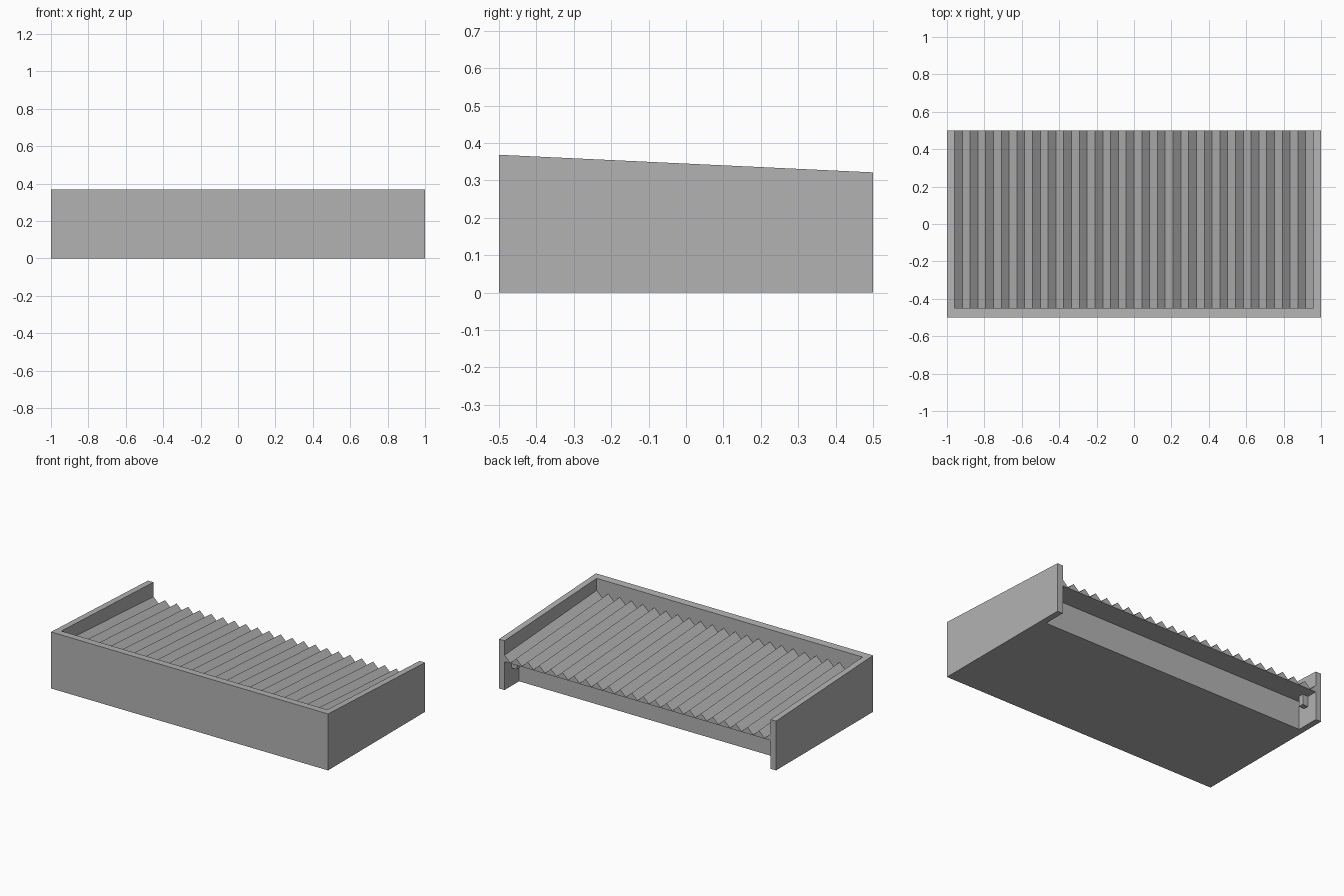
import bpy, bmesh

cube = bpy.data.objects.get("Cube")
if cube:
    bpy.data.objects.remove(cube, do_unlink=True)

grey = bpy.data.materials.new("plain grey")
grey.use_nodes = True
COLOUR = (0.45, 0.45, 0.45, 1)
grey.diffuse_color = COLOUR
grey.node_tree.nodes["Principled BSDF"].inputs["Base Color"].default_value = COLOUR

FRONT, BACK = -0.5, 0.5
INNER_X, INNER_FRONT = 0.96, -0.45
UNDERSIDE = 0.185
RIDGES = 23


def loft(name, sections):
    """Skin a row of matching closed sections and cap both ends."""
    bm = bmesh.new()
    rings = [[bm.verts.new(p) for p in s] for s in sections]
    n = len(rings[0])
    for a, b in zip(rings, rings[1:]):
        for i in range(n):
            j = (i + 1) % n
            bm.faces.new((a[i], a[j], b[j], b[i]))
    bm.faces.new(rings[0])
    bm.faces.new(rings[-1])
    bmesh.ops.recalc_face_normals(bm, faces=bm.faces)
    mesh = bpy.data.meshes.new(name)
    bm.to_mesh(mesh)
    bm.free()
    mesh.materials.append(grey)
    obj = bpy.data.objects.new(name, mesh)
    bpy.context.collection.objects.link(obj)
    return obj


def extrude_x(name, profile, x0, x1):
    """Extrude a (y, z) profile along x."""
    return loft(name, [[(x, y, z) for y, z in profile] for x in (x0, x1)])


def box_profile(y0, y1, z0, z1):
    return [(y0, z0), (y1, z0), (y1, z1), (y0, z1)]


def rim(y):
    """Height of the sloping rim."""
    return 0.345 - 0.047 * y


def wall_profile(y0, y1):
    return [(y0, 0), (y1, 0), (y1, rim(y1)), (y0, rim(y0))]


# Front wall and closed base, set back under the open edge
extrude_x("front_wall", wall_profile(FRONT, INNER_FRONT), -INNER_X, INNER_X)
extrude_x("base_block", box_profile(INNER_FRONT, 0.35, 0, UNDERSIDE), -INNER_X, INNER_X)

# Side walls and the small stops beneath the open edge
for side, s in (("left", 1), ("right", -1)):
    extrude_x(side + "_wall", wall_profile(FRONT, BACK), s * INNER_X, s)
    extrude_x(side + "_stop", box_profile(0.395, 0.43, 0.118, UNDERSIDE),
              s * (INNER_X - 0.04), s * INNER_X)

# Ridged floor, sloping down to the open back
sections = []
for i in range(2 * RIDGES + 1):
    x = -INNER_X + INNER_X * i / RIDGES
    top = 0.227 if i % 2 == 0 else 0.188
    sections.append([(x, INNER_FRONT, UNDERSIDE), (x, BACK, UNDERSIDE),
                     (x, BACK, top), (x, INNER_FRONT, top + 0.06)])
loft("ridged_floor", sections)
